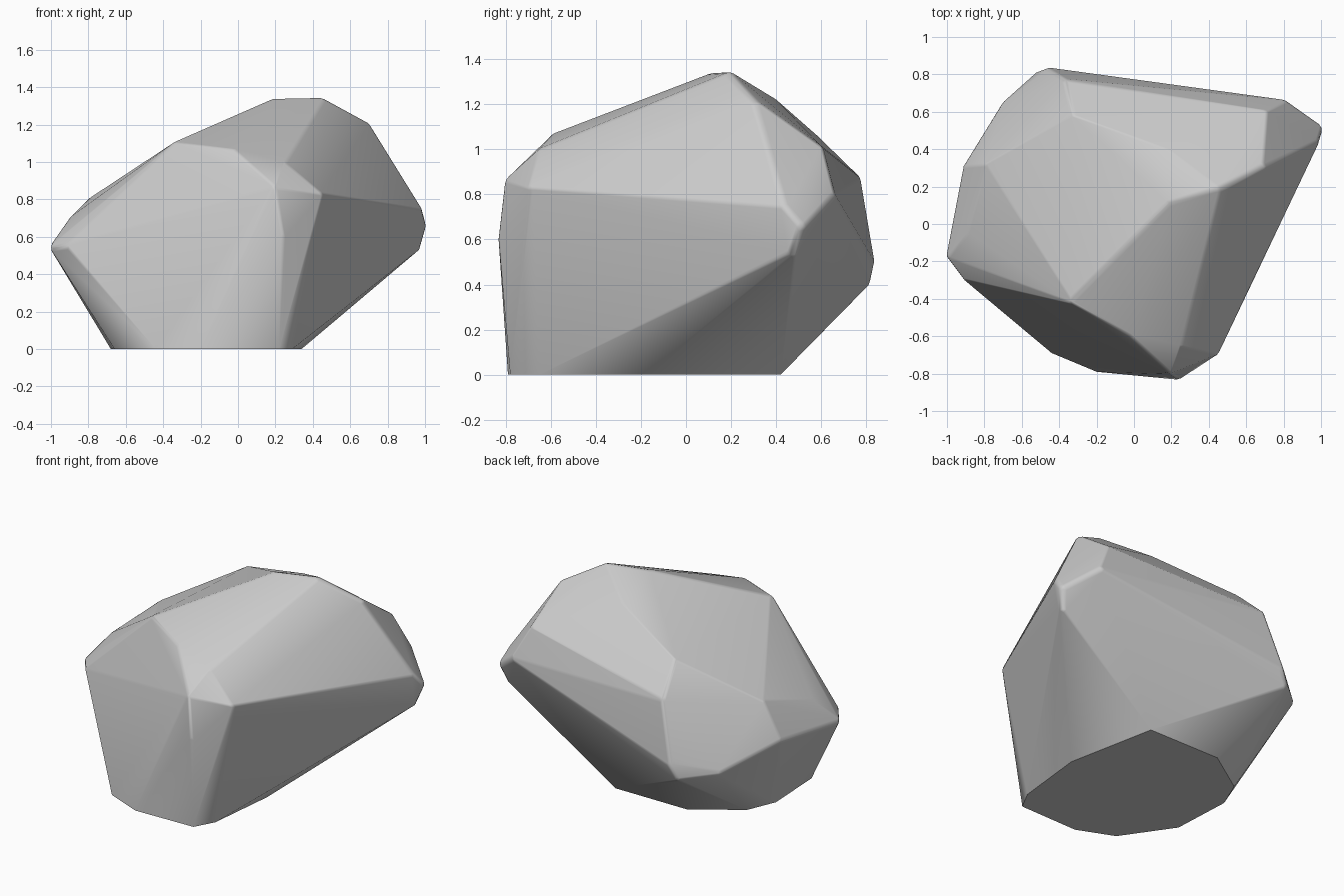
import bpy
import bmesh
from mathutils import Vector

default_cube = bpy.data.objects.get("Cube")
if default_cube:
    bpy.data.objects.remove(default_cube, do_unlink=True)

EDGE_RADIUS = 0.04
CENTRE = Vector((0, 0, 0.6))

# Flat underside, cut with a crisp rim
base_outline = [
    (0.22, 0.42), (0.34, -0.18), (0.29, -0.65), (0.22, -0.78), (-0.2, -0.79),
    (-0.44, -0.69), (-0.66, -0.37), (-0.68, 0.03), (-0.6, 0.22), (-0.3, 0.42),
]

# Corners of the rock, grouped by where they sit
crown = [
    (0.2, 0.12, 1.335), (0.46, 0.2, 1.335), (0.7, 0.32, 1.2),
    (0.2, 0.4, 1.22), (-0.33, 0.59, 1.05), (-0.34, -0.42, 1.1),
]
front_corners = [
    (-0.02, -0.6, 1.06), (0.25, -0.66, 0.99), (0.44, -0.7, 0.83),
    (0.2, -0.8, 0.86), (0.24, -0.83, 0.6),
]
left_corners = [
    (0.72, 0.6, 1.0), (0.82, 0.65, 0.8), (0.98, 0.45, 0.74),
    (1.0, 0.52, 0.66), (0.97, 0.48, 0.55),
]
back_corners = [
    (-0.37, 0.77, 0.87), (-0.47, 0.83, 0.5), (-0.52, 0.81, 0.41),
    (-0.7, 0.65, 0.43),
]
right_corners = [
    (-0.8, 0.32, 0.79), (-0.91, 0.31, 0.57), (-1.0, -0.17, 0.54),
    (-0.92, -0.28, 0.55), (-0.9, -0.05, 0.69),
]


def add_rounded_corner(bm, corner):
    """Place a small ball just inside a corner so the hull wraps it softly."""
    point = Vector(corner)
    inset = point - (point - CENTRE).normalized() * EDGE_RADIUS
    ball = bmesh.ops.create_icosphere(bm, subdivisions=2, radius=EDGE_RADIUS)
    bmesh.ops.translate(bm, verts=ball["verts"], vec=inset)


def wrap_in_hull(bm):
    """Replace the loose pieces with the convex skin around them."""
    points = [v.co.copy() for v in bm.verts]
    bm.clear()
    for point in points:
        bm.verts.new(point)
    hull = bmesh.ops.convex_hull(bm, input=bm.verts[:])
    spare = set(hull["geom_interior"]) | set(hull["geom_unused"])
    loose = [v for v in spare if isinstance(v, bmesh.types.BMVert) and v.is_valid]
    bmesh.ops.delete(bm, geom=loose, context="VERTS")


# Rock body
bm = bmesh.new()
for group in (crown, front_corners, left_corners, back_corners, right_corners):
    for corner in group:
        add_rounded_corner(bm, corner)
for x, y in base_outline:
    bm.verts.new((x, y, 0))
wrap_in_hull(bm)
bmesh.ops.recalc_face_normals(bm, faces=bm.faces[:])

mesh = bpy.data.meshes.new("rock")
bm.to_mesh(mesh)
bm.free()
rock = bpy.data.objects.new("rock", mesh)
bpy.context.collection.objects.link(rock)

# Soft facets with a sharp rim at the underside
bpy.ops.object.select_all(action="DESELECT")
rock.select_set(True)
bpy.context.view_layer.objects.active = rock
bpy.ops.object.shade_smooth_by_angle(angle=0.6)
weighted = rock.modifiers.new("Facet normals", "WEIGHTED_NORMAL")
weighted.keep_sharp = True
